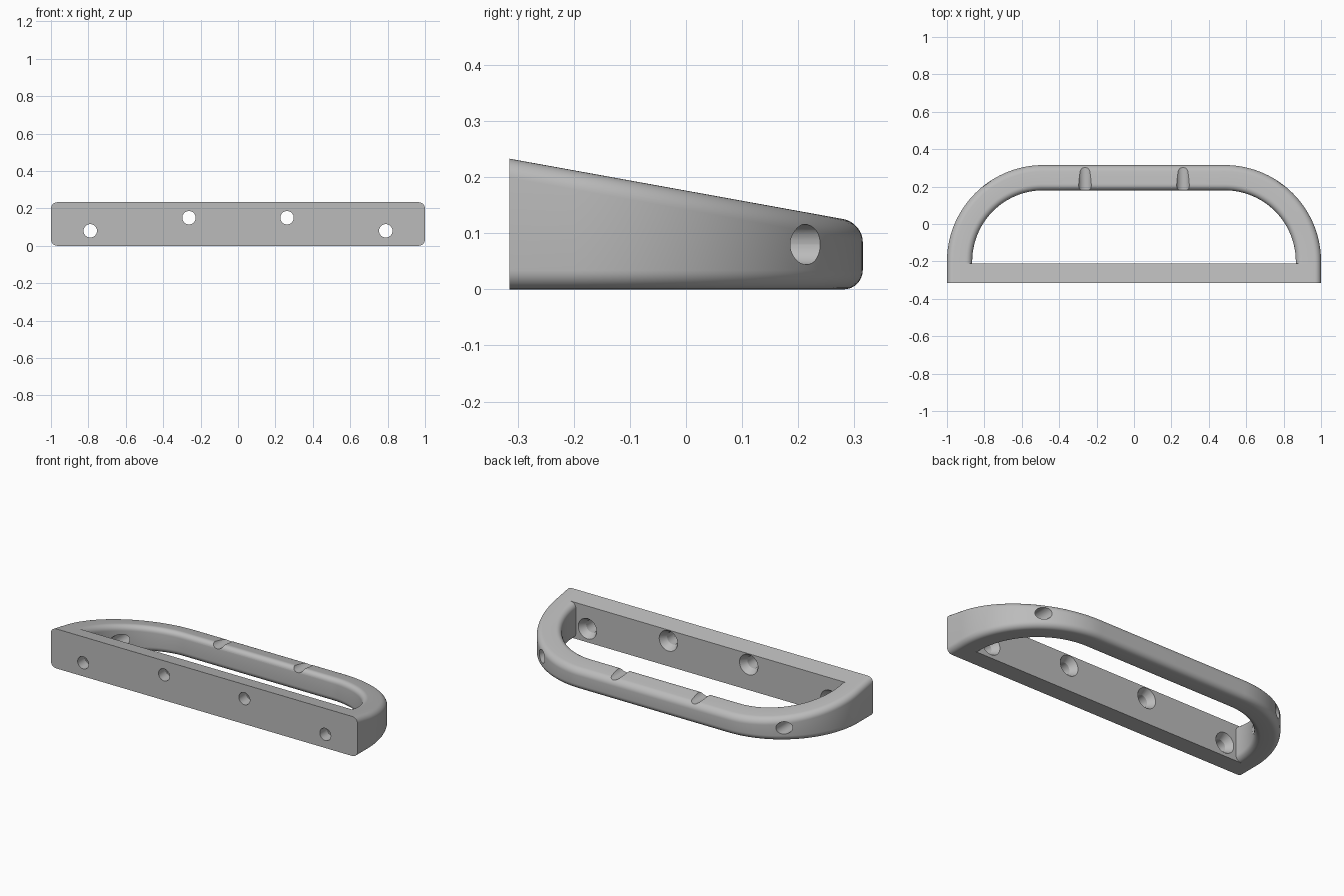
import bpy, bmesh, math
from mathutils import Vector

cube = bpy.data.objects.get("Cube")
if cube:
    bpy.data.objects.remove(cube)

FRONT = -0.315        # mounting face
PLATE_BACK = -0.21
CX, CY = 0.485, -0.2  # centre of the corner bends
R_OUT, R_IN = 0.515, 0.38
ROUND = 0.034

grey = bpy.data.materials.new("light grey")
grey.use_nodes = True
grey.diffuse_color = (0.5, 0.5, 0.5, 1)
grey.node_tree.nodes["Principled BSDF"].inputs["Base Color"].default_value = (0.5, 0.5, 0.5, 1)


def top(y):
    """Height of the sloping upper face."""
    return 0.233 - 0.181 * (y - FRONT)


def make_object(name, bm):
    bmesh.ops.recalc_face_normals(bm, faces=bm.faces)
    mesh = bpy.data.meshes.new(name)
    bm.to_mesh(mesh)
    bm.free()
    mesh.materials.append(grey)
    obj = bpy.data.objects.new(name, mesh)
    bpy.context.collection.objects.link(obj)
    return obj


def loft(name, rings):
    """Closed solid through rings of points, capped at both ends."""
    bm = bmesh.new()
    loops = [[bm.verts.new(p) for p in ring] for ring in rings]
    n = len(loops[0])
    for a, b in zip(loops, loops[1:]):
        for i in range(n):
            j = (i + 1) % n
            bm.faces.new((a[i], a[j], b[j], b[i]))
    bm.faces.new(loops[0])
    bm.faces.new(loops[-1])
    return make_object(name, bm)


def section(centre, normal):
    """Rounded section across the bar, its upper side following the slope."""
    half = (R_OUT - R_IN) / 2
    ring = []
    for k in range(4):
        su = 1 if k in (0, 3) else -1
        for s in range(9):
            a = (k + s / 8) * math.pi / 2
            u = su * (half - ROUND) + ROUND * math.cos(a)
            p = centre + normal * u
            lift = ROUND * (1 - abs(math.sin(a)))
            z = top(p.y) - lift if k < 2 else lift
            ring.append((p.x, p.y, z))
    return ring


# Bow of the handle: straight leg, bend, bar, bend, straight leg
mid = (R_OUT + R_IN) / 2
path = [(Vector((CX + mid, FRONT, 0)), Vector((1, 0, 0)))]
for side in (1, -1):
    for i in range(41):
        a = math.pi / 2 * (i / 40 if side > 0 else 1 - i / 40)
        nrm = Vector((side * math.cos(a), math.sin(a), 0))
        path.append((Vector((side * CX, CY, 0)) + nrm * mid, nrm))
path.append((Vector((-CX - mid, FRONT, 0)), Vector((-1, 0, 0))))
handle = loft("handle", [section(c, n) for c, n in path])

# Mounting plate with the same sloping top
profile = [(FRONT, 0), (PLATE_BACK, 0), (PLATE_BACK, top(PLATE_BACK)), (FRONT, top(FRONT))]
plate = loft("mounting_plate", [[(x, y, z) for y, z in profile] for x in (-0.93, 0.93)])


def boolean(target, tool, operation):
    mod = target.modifiers.new(operation.title(), 'BOOLEAN')
    mod.operation = operation
    mod.solver = 'EXACT'
    mod.object = tool
    bpy.context.view_layer.objects.active = target
    bpy.ops.object.modifier_apply(modifier=mod.name)
    bpy.data.objects.remove(tool)


boolean(handle, plate, 'UNION')

# Screw holes, countersunk behind the plate, with driver access through the bow
for x, z in ((0.79, 0.08), (0.262, 0.15)):
    for side in (1, -1):
        stations = [(-0.4, 0.036), (PLATE_BACK - 0.04, 0.036), (PLATE_BACK, 0.06),
                    (PLATE_BACK + 0.01, 0.06), (PLATE_BACK + 0.01, 0.036), (0.4, 0.036)]
        rings = []
        for y, r in stations:
            angles = [math.tau * i / 32 for i in range(32)]
            rings.append([(side * x + r * math.cos(a), y, z + r * math.sin(a)) for a in angles])
        cutter = loft("screw_hole_cutter", rings)
        cutter.hide_render = True
        boolean(handle, cutter, 'DIFFERENCE')

bpy.ops.object.select_all(action='DESELECT')
handle.select_set(True)
bpy.context.view_layer.objects.active = handle
bpy.ops.object.shade_smooth_by_angle(angle=math.radians(30))
